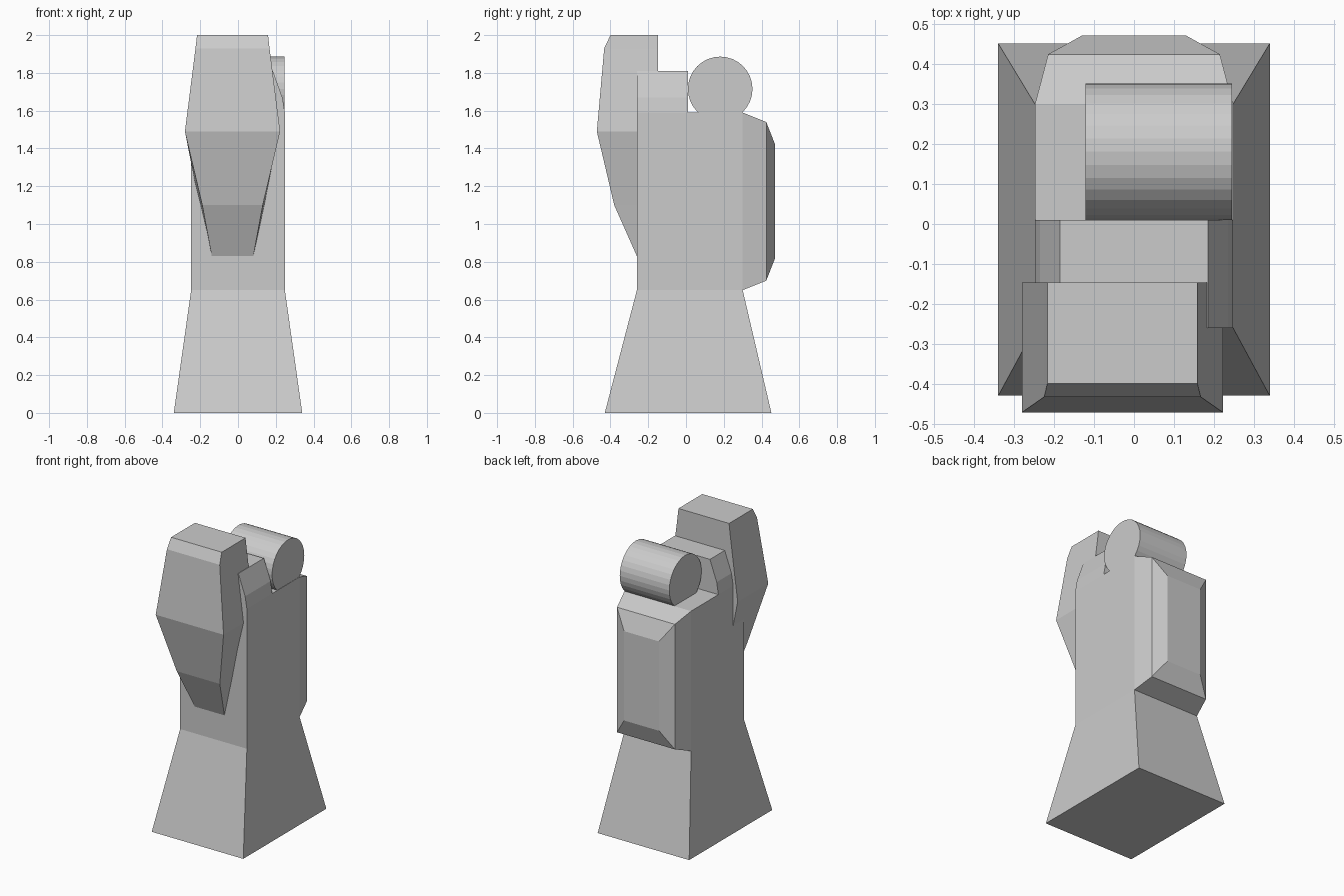
import bpy, bmesh, math

if "Cube" in bpy.data.objects:
    bpy.data.objects.remove(bpy.data.objects["Cube"])

grey = bpy.data.materials.new("plain grey")
grey.diffuse_color = (0.6, 0.6, 0.6, 1)
grey.use_nodes = True
grey.node_tree.nodes["Principled BSDF"].inputs["Base Color"].default_value = grey.diffuse_color


def finish(bm, name):
    bmesh.ops.recalc_face_normals(bm, faces=bm.faces)
    mesh = bpy.data.meshes.new(name)
    bm.to_mesh(mesh)
    bm.free()
    mesh.materials.append(grey)
    obj = bpy.data.objects.new(name, mesh)
    bpy.context.collection.objects.link(obj)
    return obj


def loft(name, rings):
    """Skin a row of rings with equal point counts and cap both ends."""
    bm = bmesh.new()
    loops = [[bm.verts.new(p) for p in ring] for ring in rings]
    n = len(loops[0])
    for a, b in zip(loops, loops[1:]):
        for i in range(n):
            j = (i + 1) % n
            bm.faces.new((a[i], a[j], b[j], b[i]))
    bm.faces.new(loops[0])
    bm.faces.new(loops[-1])
    return finish(bm, name)


def level(z, hw_front, hw_back, y0, y1, cx=0.0):
    """Horizontal four-point ring."""
    return [(cx - hw_front, y0, z), (cx + hw_front, y0, z),
            (cx + hw_back, y1, z), (cx - hw_back, y1, z)]


def upright(y, hw, z0, z1):
    """Vertical four-point ring facing along y."""
    return [(-hw, y, z0), (hw, y, z0), (hw, y, z1), (-hw, y, z1)]


# Flared foot and straight body
loft("body", [level(0, 0.34, 0.34, -0.43, 0.452),
              level(0.65, 0.248, 0.248, -0.26, 0.30),
              level(1.59, 0.248, 0.248, -0.26, 0.30)])

# Raised step with bevelled shoulders
half = [(0.248, 1.59), (0.235, 1.67), (0.185, 1.81)]
outline = half + [(-x, z) for x, z in reversed(half)]
loft("top_step", [[(x, y, z) for x, z in outline] for y in (-0.26, 0.01)])

# Tapered front lever, slightly off centre: z, front half width, back half width, front y
lever = [(0.83, 0.11, 0.112, -0.26), (1.10, 0.160, 0.175, -0.38),
         (1.49, 0.252, 0.252, -0.472), (1.93, 0.196, 0.196, -0.433),
         (2.00, 0.188, 0.188, -0.40)]
loft("front_lever", [level(z, f, b, y, -0.147, -0.029) for z, f, b, y in lever])

# Bevelled back panel
loft("back_panel", [upright(0.30, 0.248, 0.65, 1.59),
                    upright(0.425, 0.215, 0.70, 1.54),
                    upright(0.472, 0.13, 0.82, 1.42)])

# Roller lying across the top
R, SIDES = 0.171, 32
ring = [(0.181 + R * math.cos(2 * math.pi * i / SIDES),
         1.715 + R * math.sin(2 * math.pi * i / SIDES)) for i in range(SIDES)]
loft("roller", [[(x, y, z) for y, z in ring] for x in (-0.122, 0.246)])
